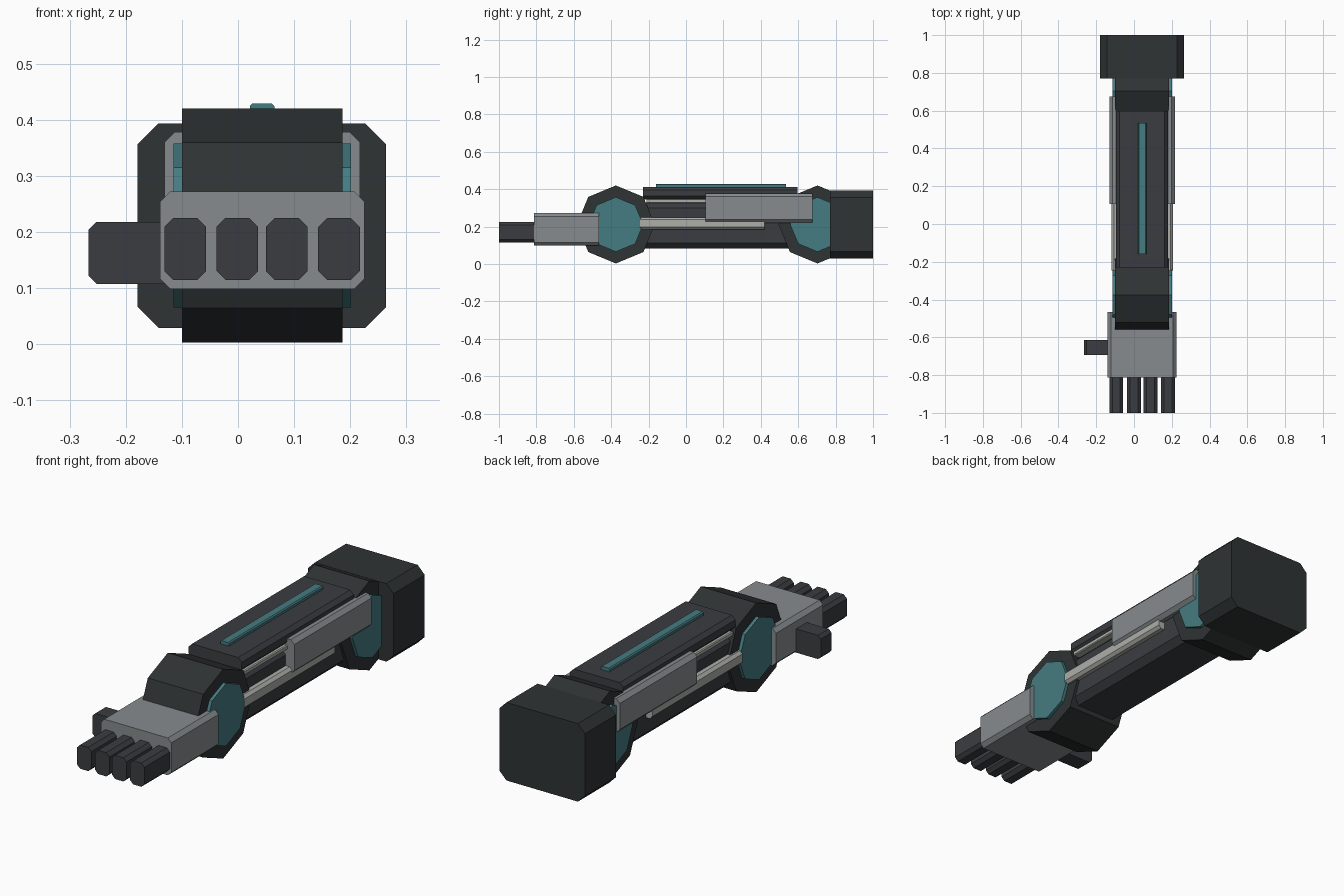
import bpy, bmesh, math

if "Cube" in bpy.data.objects:
    bpy.data.objects.remove(bpy.data.objects["Cube"])

CX = 0.043  # mid-plane of the arm


def material(name, rgb):
    m = bpy.data.materials.new(name)
    m.diffuse_color = (*rgb, 1)
    m.use_nodes = True
    m.node_tree.nodes["Principled BSDF"].inputs["Base Color"].default_value = m.diffuse_color
    return m


BLACK = material("black_metal", (0.028, 0.033, 0.034))
DARK = material("dark_metal", (0.042, 0.046, 0.052))
GREY = material("grey_plate", (0.24, 0.26, 0.27))
LIGHT = material("light_plate", (0.42, 0.43, 0.40))
TEAL = material("teal", (0.06, 0.20, 0.22))


def prism(name, profile, axis, a, b, mat):
    """Extrude a profile along 'x' (points y,z) or 'y' (points x,z)."""
    bm = bmesh.new()
    rings = []
    for t in (a, b):
        rings.append([bm.verts.new((t, u, v) if axis == 'x' else (u, t, v))
                      for u, v in profile])
    n = len(profile)
    bm.faces.new(rings[0])
    bm.faces.new(rings[1][::-1])
    for i in range(n):
        j = (i + 1) % n
        bm.faces.new((rings[0][i], rings[1][i], rings[1][j], rings[0][j]))
    bmesh.ops.recalc_face_normals(bm, faces=bm.faces)
    mesh = bpy.data.meshes.new(name)
    bm.to_mesh(mesh)
    bm.free()
    mesh.materials.append(mat)
    ob = bpy.data.objects.new(name, mesh)
    bpy.context.collection.objects.link(ob)
    return ob


def bar(name, x0, x1, y0, y1, z0, z1, c, mat):
    """Box along y with chamfered long edges."""
    pts = [(x0 + c, z0), (x1 - c, z0), (x1, z0 + c), (x1, z1 - c),
           (x1 - c, z1), (x0 + c, z1), (x0, z1 - c), (x0, z0 + c)]
    return prism(name, pts, 'y', y0, y1, mat)


def octagon(y, z, r):
    return [(y + r * math.cos(k * math.pi / 4), z + r * math.sin(k * math.pi / 4))
            for k in range(8)]


# Shoulder block
bar("shoulder_block", -0.179, 0.264, 0.77, 1.0, 0.029, 0.393, 0.037, BLACK)

# Octagonal joints with teal axle caps
for label, y in (("wrist", -0.375), ("elbow", 0.703)):
    prism(label + "_joint", octagon(y, 0.2115, 0.2085), 'x', CX - 0.143, CX + 0.143, BLACK)
    prism(label + "_axle", octagon(y, 0.2115, 0.146), 'x', CX - 0.158, CX + 0.158, TEAL)

# Forearm core, light deck, top slab and glowing strip
bar("forearm_core", CX - 0.13, CX + 0.13, -0.30, 0.62, 0.083, 0.33, 0.03, DARK)
bar("forearm_deck", CX - 0.138, CX + 0.138, -0.21, 0.61, 0.326, 0.348, 0.004, LIGHT)
bar("top_slab", CX - 0.137, CX + 0.137, -0.23, 0.597, 0.345, 0.413, 0.018, DARK)
bar("top_strip", CX - 0.022, CX + 0.022, -0.16, 0.535, 0.405, 0.429, 0.005, TEAL)

# Side rails and armour panels, mirrored about the mid-plane
for side, s in (("left", -1), ("right", 1)):
    x0, x1 = sorted((CX + s * 0.10, CX + s * 0.163))
    bar(side + "_rail", x0, x1, -0.245, 0.42, 0.185, 0.25, 0.013, LIGHT)
    x0, x1 = sorted((CX + s * 0.118, CX + s * 0.174))
    bar(side + "_panel", x0, x1, 0.105, 0.675, 0.22, 0.378, 0.018, GREY)

# Hand: palm, fingers and thumb
bar("palm", -0.139, 0.225, -0.813, -0.465, 0.098, 0.272, 0.018, GREY)
for i, x in enumerate((-0.094, -0.001, 0.087, 0.18)):
    bar(f"finger_{i + 1}", x - 0.037, x + 0.037, -1.0, -0.79, 0.114, 0.225, 0.016, DARK)
bar("thumb", -0.266, -0.10, -0.693, -0.614, 0.107, 0.218, 0.014, DARK)
